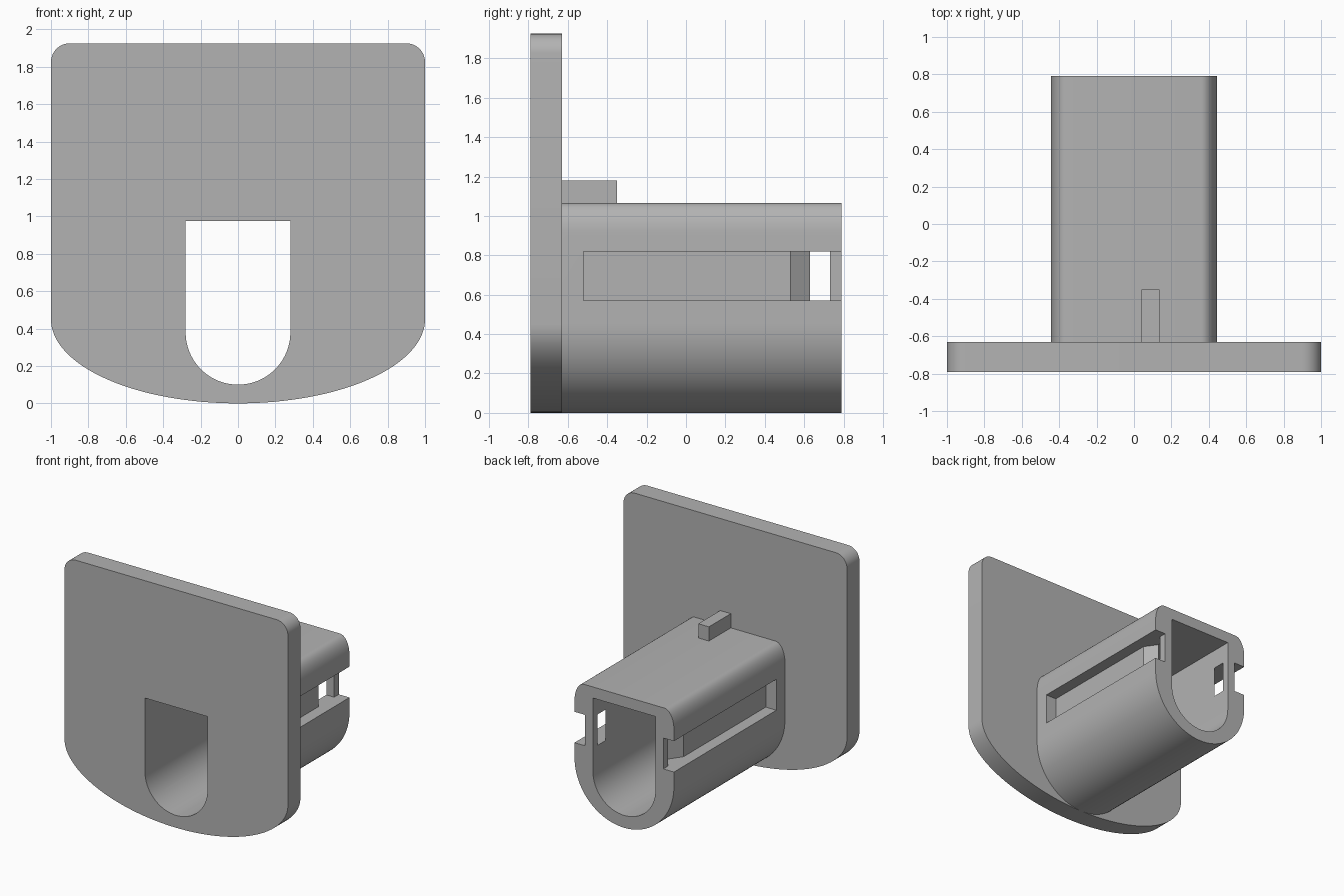
import bpy, bmesh
from math import sin, cos, pi, radians

if "Cube" in bpy.data.objects:
    bpy.data.objects.remove(bpy.data.objects["Cube"], do_unlink=True)

grey = bpy.data.materials.new("plain grey")
grey.use_nodes = True
grey.diffuse_color = (0.45, 0.45, 0.45, 1)
grey.node_tree.nodes["Principled BSDF"].inputs["Base Color"].default_value = grey.diffuse_color


def arc(cx, cz, rx, rz, start, end, steps):
    """Points along an elliptical arc, angles in degrees."""
    angles = [radians(start + (end - start) * i / steps) for i in range(steps + 1)]
    return [(cx + rx * cos(a), cz + rz * sin(a)) for a in angles]


def prism(name, outline, low, high, axis="Y"):
    """Extrude a closed outline (x,z along Y, or x,y along Z)."""
    place = (lambda u, v, w: (u, w, v)) if axis == "Y" else (lambda u, v, w: (u, v, w))
    bm = bmesh.new()
    face = bm.faces.new([bm.verts.new(place(u, v, low)) for u, v in outline])
    top = bmesh.ops.extrude_face_region(bm, geom=[face])["geom"]
    verts = [g for g in top if isinstance(g, bmesh.types.BMVert)]
    bmesh.ops.translate(bm, verts=verts, vec=place(0, 0, high - low))
    bmesh.ops.recalc_face_normals(bm, faces=bm.faces)
    mesh = bpy.data.meshes.new(name)
    bm.to_mesh(mesh)
    bm.free()
    mesh.materials.append(grey)
    obj = bpy.data.objects.new(name, mesh)
    bpy.context.collection.objects.link(obj)
    return obj


def select(obj):
    bpy.ops.object.select_all(action="DESELECT")
    obj.select_set(True)
    bpy.context.view_layer.objects.active = obj


def cut(obj, cutter):
    mod = obj.modifiers.new("cut", "BOOLEAN")
    mod.operation, mod.solver, mod.object = "DIFFERENCE", "EXACT", cutter
    select(obj)
    bpy.ops.object.modifier_apply(modifier=mod.name)


FRONT, JOINT, BACK = -0.79, -0.63, 0.79

# Face plate: rounded top corners, elliptical bottom
plate = prism("face_plate",
              arc(0, 0.45, 1, 0.45, 180, 360, 64)
              + arc(0.9, 1.825, 0.1, 0.1, 0, 90, 10)
              + arc(-0.9, 1.825, 0.1, 0.1, 90, 180, 10), FRONT, JOINT)

# Sleeve: round bottom, softened top corners
sleeve = prism("sleeve",
               arc(0, 0.45, 0.445, 0.45, 180, 360, 48)
               + arc(0.36, 0.915, 0.085, 0.15, 0, 90, 10)
               + arc(-0.36, 0.915, 0.085, 0.15, 90, 180, 10), JOINT, BACK)

# Channel running through plate and sleeve
channel = prism("channel_cutter",
                arc(0, 0.38, 0.28, 0.28, 180, 360, 40)
                + [(0.28, 0.975), (-0.28, 0.975)], -1, 1)

# Side slots, each with a ramped window near the back
cutters = [channel]
for side, label in ((1, "left"), (-1, "right")):
    slot = [(0.35, -0.52), (0.6, -0.52), (0.6, 0.9), (0.35, 0.9), (0.35, 0.73),
            (0.2, 0.73), (0.2, 0.63), (0.28, 0.63), (0.35, 0.53)]
    cutters.append(prism(label + "_slot_cutter", [(side * x, y) for x, y in slot],
                         0.57, 0.82, "Z"))

cut(plate, channel)
for cutter in cutters:
    cut(sleeve, cutter)
for cutter in cutters:
    bpy.data.objects.remove(cutter, do_unlink=True)

# Locating tab on top of the sleeve
prism("locating_tab", [(0.04, 1.065), (0.135, 1.065), (0.135, 1.18), (0.04, 1.18)],
      JOINT, -0.35)

for obj in (plate, sleeve):
    select(obj)
    bpy.ops.object.shade_smooth_by_angle(angle=radians(30))
